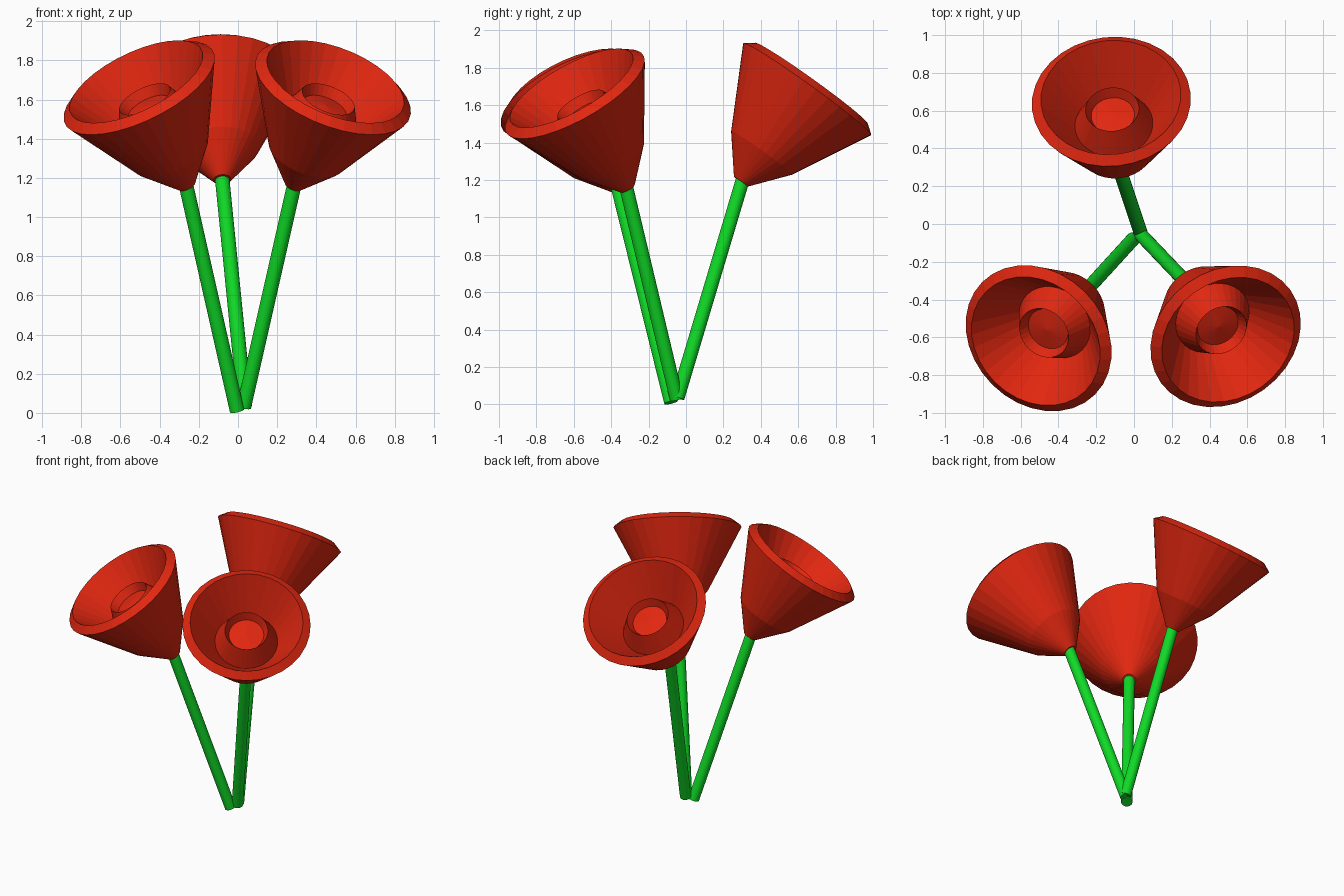
import bpy
from mathutils import Vector
from math import cos, sin, tau

if "Cube" in bpy.data.objects:
    bpy.data.objects.remove(bpy.data.objects["Cube"])


def material(name, color):
    m = bpy.data.materials.new(name)
    m.diffuse_color = color
    m.use_nodes = True
    m.node_tree.nodes["Principled BSDF"].inputs["Base Color"].default_value = m.diffuse_color
    return m


RED = material("petal_red", (0.75, 0.02, 0.005, 1))
GREEN = material("stem_green", (0.005, 0.7, 0.02, 1))


def lathe(name, profile, sides, origin, axis, mat):
    """Revolve (radius, height) points around an axis; zero radius makes a tip."""
    verts, rings, faces = [], [], []
    for r, h in profile:
        n = 1 if r == 0 else sides
        rings.append([len(verts) + i for i in range(n)])
        verts += [(r * cos(tau * i / sides), r * sin(tau * i / sides), h) for i in range(n)]
    for a, b in zip(rings, rings[1:]):
        for i in range(sides):
            j = (i + 1) % sides
            quad = [a[i % len(a)], a[j % len(a)], b[j % len(b)], b[i % len(b)]]
            faces.append(list(dict.fromkeys(quad)))
    mesh = bpy.data.meshes.new(name)
    mesh.from_pydata(verts, [], faces)
    mesh.materials.append(mat)
    ob = bpy.data.objects.new(name, mesh)
    ob.location = origin
    ob.rotation_mode = 'QUATERNION'
    ob.rotation_quaternion = Vector(axis).to_track_quat('Z', 'Y')
    bpy.context.collection.objects.link(ob)
    return ob


# Flower cup: outer wall, bevelled lip, inner wall, raised central crown
CUP = [(0, 0), (0.045, 0), (0.2, 0.19), (0.422, 0.61), (0.372, 0.648),
       (0.207, 0.40), (0.142, 0.54), (0.115, 0.485), (0, 0.50)]

# name, lip centre, facing axis, stem foot
FLOWERS = [
    ("back", (-0.12, 0.648, 1.685), (-0.065, 0.585, 0.815), (0.035, -0.045, 0.035)),
    ("left", (-0.505, -0.605, 1.66), (-0.40, -0.40, 0.82), (-0.005, -0.08, 0.011)),
    ("right", (0.485, -0.595, 1.66), (0.33, -0.46, 0.82), (0.03, -0.05, 0.03)),
]

for name, lip, axis, foot in FLOWERS:
    axis = Vector(axis).normalized()
    base = Vector(lip) - axis * 0.61
    lathe(name + "_flower_cup", CUP, 32, base, axis, RED)
    # Straight stem reaching just inside the cup
    foot = Vector(foot)
    top = base + axis * 0.02
    length = (top - foot).length
    lathe(name + "_stem", [(0, 0), (0.037, 0), (0.037, length), (0, length)],
          24, foot, top - foot, GREEN)
